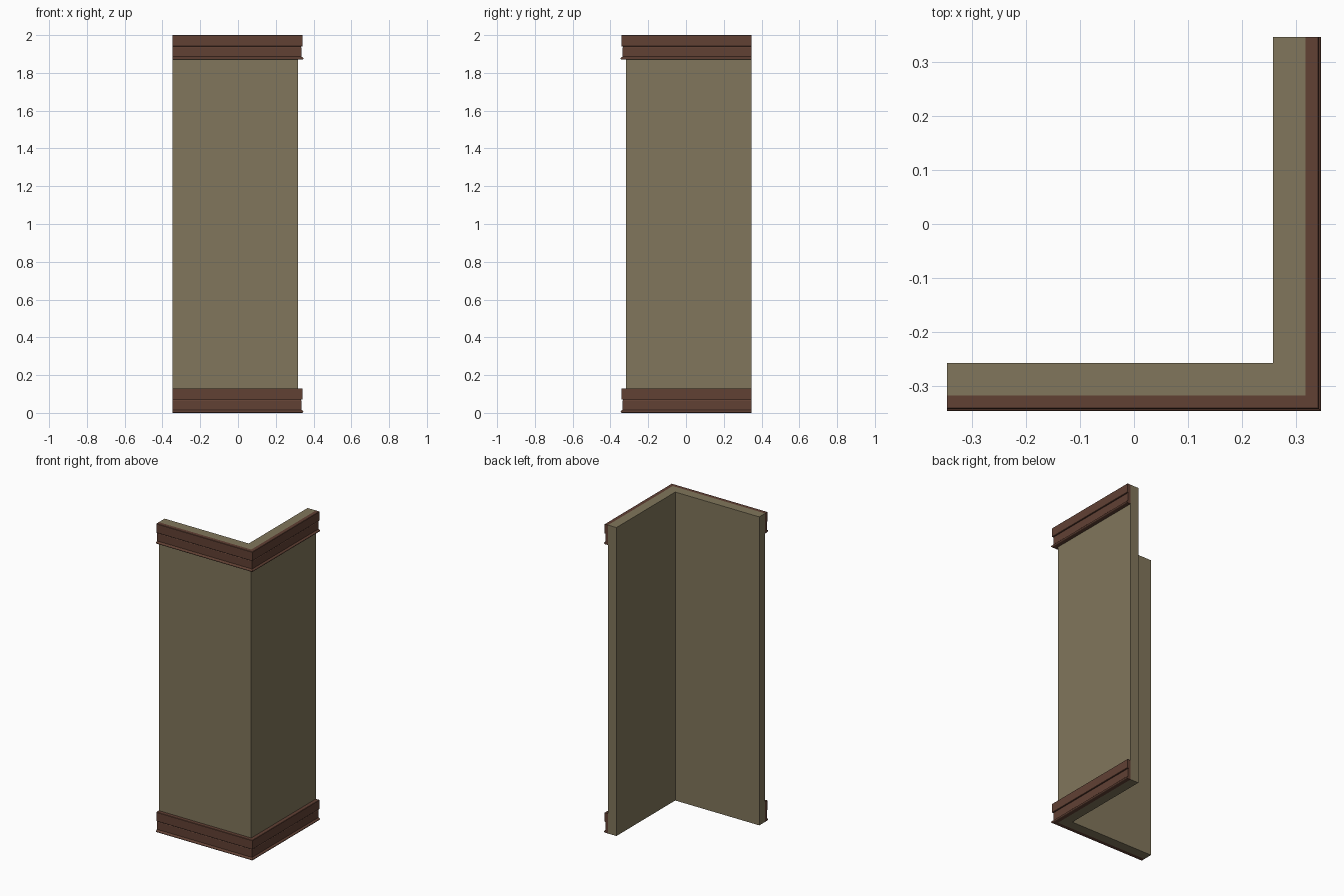
import bpy, bmesh, math

if "Cube" in bpy.data.objects:
    bpy.data.objects.remove(bpy.data.objects["Cube"])

END = 0.346      # how far both legs of the L run
FACE = 0.317     # outer wall face distance from the centre
THICK = 0.06


def material(name, rgb):
    m = bpy.data.materials.new(name)
    m.diffuse_color = (*rgb, 1)
    m.use_nodes = True
    m.node_tree.nodes["Principled BSDF"].inputs["Base Color"].default_value = m.diffuse_color
    return m


plaster = material("olive plaster", (0.22, 0.182, 0.106))
wood = material("red brown wood", (0.119, 0.052, 0.034))


def sweep(name, profile, mat):
    """Sweep a closed (offset, z) profile along the L with a mitred corner."""
    bm = bmesh.new()
    stations = []
    for place in (lambda d: (-END, -FACE - d),
                  lambda d: (FACE + d, -FACE - d),
                  lambda d: (FACE + d, END)):
        stations.append([bm.verts.new((*place(d), z)) for d, z in profile])
    n = len(profile)
    for a, b in zip(stations, stations[1:]):
        for i in range(n):
            j = (i + 1) % n
            bm.faces.new((a[i], a[j], b[j], b[i]))
    bm.faces.new(stations[0])
    bm.faces.new(stations[-1])
    bmesh.ops.recalc_face_normals(bm, faces=bm.faces)
    me = bpy.data.meshes.new(name)
    bm.to_mesh(me)
    bm.free()
    me.materials.append(mat)
    ob = bpy.data.objects.new(name, me)
    bpy.context.collection.objects.link(ob)
    return ob


# Corner wall
sweep("corner_wall", [(-THICK, 0), (0, 0), (0, 2), (-THICK, 2)], plaster)

# Moulding section: rounded lip, lower band, groove, wider upper band
lip = [(0.0225 + 0.0065 * math.cos(a), 0.0065 + 0.0065 * math.sin(a))
       for a in [math.radians(-90 + 30 * k) for k in range(7)]]
section = [(0, 0)] + lip + [
    (0.019, 0.016), (0.019, 0.064), (0.017, 0.067), (0.017, 0.070),
    (0.023, 0.070), (0.025, 0.072), (0.025, 0.128), (0.023, 0.130), (0, 0.130)]

# Bottom and top mouldings
for name, z0 in (("skirting_trim", 0.0), ("crown_trim", 1.87)):
    sweep(name, [(d, z + z0) for d, z in section], wood)
